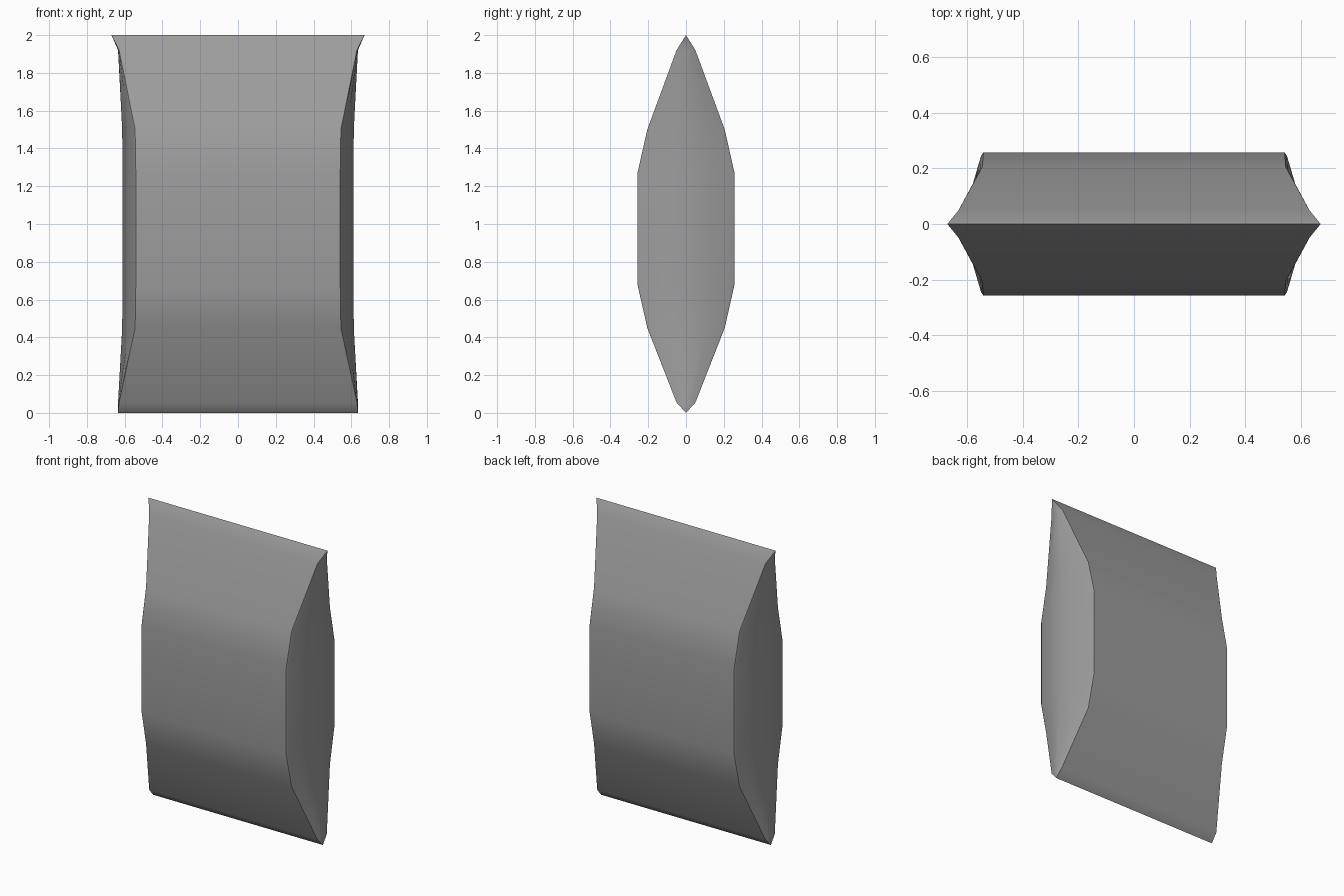
import bpy, bmesh

if "Cube" in bpy.data.objects:
    bpy.data.objects.remove(bpy.data.objects["Cube"])

# Cross-section rows: height, half depth, half width at side seam, half width at front edge
rows = [
    (0.00, 0.0, 0.635, 0.635),
    (0.055, 0.05, 0.635, 0.631),
    (0.45, 0.205, 0.613, 0.551),
    (0.68, 0.257, 0.612, 0.549),
    (1.27, 0.257, 0.612, 0.549),
    (1.50, 0.205, 0.613, 0.551),
    (1.92, 0.05, 0.635, 0.631),
    (2.00, 0.0, 0.67, 0.67),
]


def section(z, d, seam, edge):
    """Closed ring with indented side gussets and slightly softened edges."""
    if d == 0:
        q = [(seam, 0)] * 4
    else:
        mid = edge + (seam - edge) * 0.45
        r = 0.008 * d / 0.257
        q = [(seam, 0), (mid, 0.58 * d), (edge, d - 1.5 * r), (edge - r, d)]
    half = q + [(-x, y) for x, y in reversed(q)]
    ring = half + [(x, -y) for x, y in reversed(half[1:-1])]
    return [(x, y, z) for x, y in ring]


# Sealed pouch body
bm = bmesh.new()
rings = [[bm.verts.new(p) for p in section(*r)] for r in rows]
for a, b in zip(rings, rings[1:]):
    n = len(a)
    for i in range(n):
        j = (i + 1) % n
        bm.faces.new((a[i], a[j], b[j], b[i]))
bmesh.ops.remove_doubles(bm, verts=bm.verts[:], dist=0.0005)
bmesh.ops.recalc_face_normals(bm, faces=bm.faces[:])

mesh = bpy.data.meshes.new("pouch")
bm.to_mesh(mesh)
bm.free()
pouch = bpy.data.objects.new("pouch", mesh)
bpy.context.collection.objects.link(pouch)

# Dark grey foil
foil = bpy.data.materials.new("dark_grey")
foil.diffuse_color = (0.34, 0.34, 0.34, 1)
foil.use_nodes = True
foil.node_tree.nodes["Principled BSDF"].inputs["Base Color"].default_value = foil.diffuse_color
mesh.materials.append(foil)

# Smooth panels, crisp top and bottom seams
bpy.context.view_layer.objects.active = pouch
pouch.select_set(True)
bpy.ops.object.shade_smooth_by_angle(angle=0.87)

# Area-weighted normals keep the large panels even
wn = pouch.modifiers.new("even_shading", 'WEIGHTED_NORMAL')
wn.keep_sharp = True
